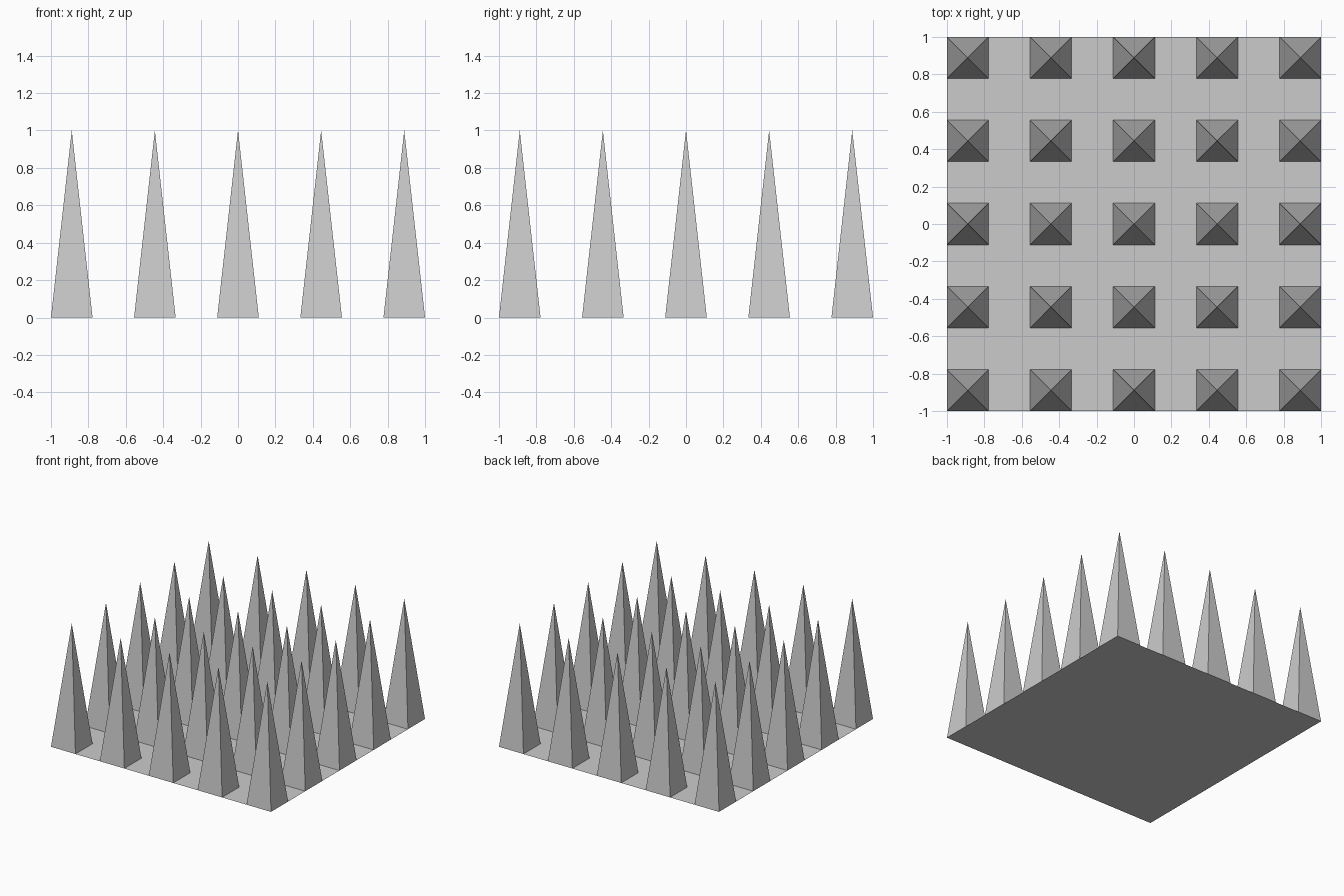
import bpy
import bmesh
import math
from mathutils import Matrix

cube = bpy.data.objects.get("Cube")
if cube:
    bpy.data.objects.remove(cube, do_unlink=True)

COUNT = 5            # spikes per side
HALF = 1 / 9         # half width of a spike's base
PITCH = 4 / 9        # distance between spike centres
HEIGHT = 1.0

# One plain grey for everything
grey = bpy.data.materials.new("light_grey")
grey.use_nodes = True
colour = (0.6, 0.6, 0.6, 1)
grey.diffuse_color = colour
grey.node_tree.nodes["Principled BSDF"].inputs["Base Color"].default_value = colour


def finish_mesh(name, bm):
    bmesh.ops.recalc_face_normals(bm, faces=bm.faces)
    mesh = bpy.data.meshes.new(name)
    bm.to_mesh(mesh)
    bm.free()
    mesh.materials.append(grey)
    return mesh


def add_object(name, mesh, location=(0, 0, 0)):
    obj = bpy.data.objects.new(name, mesh)
    obj.location = location
    bpy.context.collection.objects.link(obj)
    return obj


# Flat square floor, facing up
bm = bmesh.new()
bmesh.ops.create_grid(bm, x_segments=1, y_segments=1, size=1)
floor = finish_mesh("floor", bm)
if floor.polygons[0].normal.z < 0:
    floor.flip_normals()
add_object("floor", floor)

# Four-sided spike, open underneath where it meets the floor
bm = bmesh.new()
place = Matrix.Translation((0, 0, HEIGHT / 2)) @ Matrix.Rotation(math.pi / 4, 4, "Z")
bmesh.ops.create_cone(bm, cap_ends=False, segments=4, radius1=HALF * math.sqrt(2),
                      radius2=0, depth=HEIGHT, matrix=place)
bmesh.ops.remove_doubles(bm, verts=bm.verts, dist=1e-4)
spike = finish_mesh("spike", bm)

# Square grid of spikes sharing one mesh
for row in range(COUNT):
    for col in range(COUNT):
        x = (col - (COUNT - 1) / 2) * PITCH
        y = (row - (COUNT - 1) / 2) * PITCH
        add_object(f"spike_{row + 1}_{col + 1}", spike, (x, y, 0))
